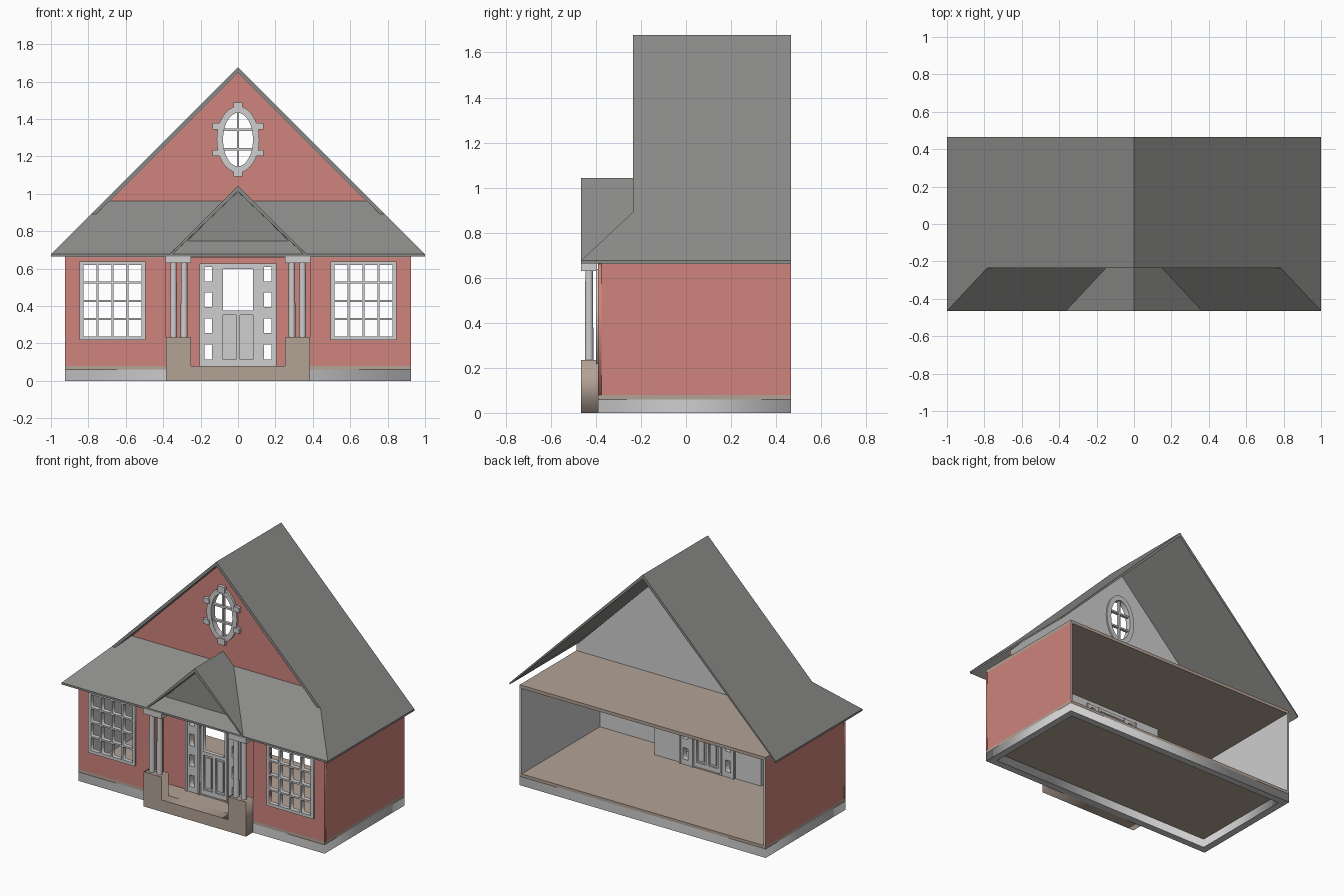
import bpy, bmesh, math
from mathutils import Matrix

if "Cube" in bpy.data.objects:
    bpy.data.objects.remove(bpy.data.objects["Cube"])


def material(name, rgb):
    m = bpy.data.materials.new(name)
    m.diffuse_color = (*rgb, 1)
    m.use_nodes = True
    m.node_tree.nodes["Principled BSDF"].inputs["Base Color"].default_value = m.diffuse_color
    return m


RED = material("red brick", (0.62, 0.23, 0.20))
TRIM = material("pale grey trim", (0.62, 0.62, 0.62))
ROOF = material("grey shingle", (0.26, 0.26, 0.25))
TAN = material("tan floor", (0.45, 0.36, 0.30))


def finish(name, bm, mats, rule=None):
    """Make an object; rule(normal) True picks the second material."""
    bmesh.ops.recalc_face_normals(bm, faces=bm.faces[:])
    bm.normal_update()
    for f in bm.faces:
        f.material_index = 1 if rule and rule(f.normal) else 0
    me = bpy.data.meshes.new(name)
    bm.to_mesh(me)
    bm.free()
    for m in mats:
        me.materials.append(m)
    ob = bpy.data.objects.new(name, me)
    bpy.context.collection.objects.link(ob)
    return ob


def box(name, x, y, z, mats, rule=None):
    bm = bmesh.new()
    bmesh.ops.create_cube(bm, size=1)
    for v in bm.verts:
        for i, r in enumerate((x, y, z)):
            v.co[i] = r[0] if v.co[i] < 0 else r[1]
    return finish(name, bm, mats, rule)


def plate(name, loops, lo, hi, mats, rule=None, upright=True):
    """Extruded outline with holes: upright is x-z swept over y, else x-y swept over z."""
    cu = bpy.data.curves.new(name + "_outline", 'CURVE')
    cu.dimensions = '2D'
    cu.fill_mode = 'BOTH'
    cu.extrude = (hi - lo) / 2
    for pts in loops:
        s = cu.splines.new('POLY')
        s.points.add(len(pts) - 1)
        for p, q in zip(s.points, pts):
            p.co = (q[0], q[1], 0, 1)
        s.use_cyclic_u = True
    tmp = bpy.data.objects.new(name + "_tmp", cu)
    bpy.context.collection.objects.link(tmp)
    dg = bpy.context.evaluated_depsgraph_get()
    me = bpy.data.meshes.new_from_object(tmp.evaluated_get(dg))
    bpy.data.objects.remove(tmp)
    bpy.data.curves.remove(cu)
    mid = (lo + hi) / 2
    if upright:
        me.transform(Matrix.Translation((0, mid, 0)) @ Matrix.Rotation(math.pi / 2, 4, 'X'))
    else:
        me.transform(Matrix.Translation((0, 0, mid)))
    bm = bmesh.new()
    bm.from_mesh(me)
    bpy.data.meshes.remove(me)
    bmesh.ops.remove_doubles(bm, verts=bm.verts[:], dist=1e-5)
    return finish(name, bm, mats, rule)


def rect(x0, x1, z0, z1):
    return [(x0, z0), (x1, z0), (x1, z1), (x0, z1)]


def oval(rx, rz, cz, n=32):
    return [(rx * math.cos(2 * math.pi * i / n), cz + rz * math.sin(2 * math.pi * i / n)) for i in range(n)]


def span(s, a, b):
    return tuple(sorted((s * a, s * b)))


def sheet(name, polys, drop, floor_z):
    """Roof surface thickened straight down, with a level eave."""
    bm = bmesh.new()
    for p in polys:
        bm.faces.new([bm.verts.new(c) for c in p])
    bmesh.ops.remove_doubles(bm, verts=bm.verts[:], dist=1e-5)
    bmesh.ops.recalc_face_normals(bm, faces=bm.faces[:])
    geo = bmesh.ops.extrude_face_region(bm, geom=bm.faces[:], use_keep_orig=True)["geom"]
    for v in geo:
        if isinstance(v, bmesh.types.BMVert):
            v.co.z = max(v.co.z - drop, floor_z)
    return finish(name, bm, [ROOF])


WX, FY, BY = 0.925, -0.39, 0.465       # body half width, front, back
GY, RY = -0.16, -0.235                 # gable wall, roof front edge
front = lambda n: n.y < 0.5

# Foundation ring, floors
plate("foundation", [rect(-WX, WX, FY, BY), rect(-WX + .05, WX - .05, FY + .05, BY - .05)],
      0, 0.06, [TRIM], upright=False)
box("ground_floor", (-WX, WX), (FY, BY), (0.06, 0.08), [TAN])
box("attic_floor", (-WX, WX), (FY, BY), (0.66, 0.682), [TAN])

# Porch base with two pedestals
plate("porch_base", [[(-.385, 0), (.385, 0), (.385, .235), (.25, .235), (.25, .08),
                      (-.25, .08), (-.25, .235), (-.385, .235)]], -0.465, FY, [TAN])

for s, side in ((-1, "left"), (1, "right")):
    # Side walls, front walls and entry recess walls
    box(side + "_wall", span(s, WX - .015, WX), (FY + .015, BY), (.08, .66),
        [TRIM, RED], lambda n: n.x * s > .5)
    plate(side + "_front_wall", [rect(*span(s, .385, WX), .08, .66), rect(*span(s, .515, .83), .23, .625)],
          FY, FY + .015, [TRIM, RED], front)
    box(side + "_recess_wall", span(s, .385, .40), (FY + .015, RY), (.08, .66),
        [TRIM, RED], lambda n: n.x * s < -.5)

    # Front window with four by four open panes
    x0, x1 = span(s, .495, .847)
    z0, z1, edge, bar = .217, .638, .02, .011
    w = (x1 - x0 - 2 * edge - 3 * bar) / 4
    h = (z1 - z0 - 2 * edge - 3 * bar) / 4
    panes = []
    for i in range(4):
        for j in range(4):
            a, b = x0 + edge + i * (w + bar), z0 + edge + j * (h + bar)
            panes.append(rect(a, a + w, b, b + h))
    plate(side + "_window", [rect(x0, x1, z0, z1)] + panes, FY - .01, FY + .02, [TRIM])

    # Paired columns and their cap block
    for k, cx in enumerate((.288, .345)):
        bm = bmesh.new()
        bmesh.ops.create_cone(bm, cap_ends=False, segments=20, radius1=.019, radius2=.017, depth=.40,
                              matrix=Matrix.Translation((s * cx, -.43, .433)))
        for f in bm.faces:
            f.smooth = True
        finish(f"{side}_column_{k + 1}", bm, [TRIM])
    box(side + "_column_cap", span(s, .25, .387), (-.465, -.395), (.63, .665), [TRIM])

# Entry back wall with doorway
plate("entry_wall", [rect(-.385, .385, .08, .66), rect(-.195, .195, .085, .615)],
      RY - .015, RY, [TRIM, RED], front)

# Door surround with side lights
lights = [rect(*span(s, .14, .178), z, z + .078) for s in (-1, 1) for z in (.115, .255, .395, .53)]
plate("door_surround", [rect(-.207, .207, .08, .628), rect(-.1, .1, .085, .608)] + lights,
      RY - .03, RY + .012, [TRIM])
for s in (-1, 1):
    for a in (.108, .2):
        box("door_post", span(s, a - .006, a + .006), (RY - .038, RY + .018), (.08, .628), [TRIM])

# Door leaf with window and raised panels
glass = rect(-.08, .08, .375, .598)
plate("door_leaf", [rect(-.1, .1, .085, .608), glass], RY - .012, RY - .004, [TRIM])
holes = [rect(*span(s, .01, .08), .115, .352) for s in (-1, 1)]
for y in (RY - .022, RY - .004):
    plate("door_facing", [rect(-.1, .1, .085, .608), glass] + holes, y, y + .01, [TRIM])
    for s in (-1, 1):
        box("door_panel", span(s, .024, .066), (y + .002, y + .01), (.13, .338), [TRIM])

# Upper gable wall with oval window
CZ = 1.29
plate("gable_wall", [[(-WX, .68), (WX, .68), (WX, .722), (0, 1.648), (-WX, .722)], oval(.09, .152, CZ)],
      GY, GY + .015, [TRIM, RED], front)
plate("oval_window_ring", [oval(.114, .178, CZ), oval(.08, .143, CZ)], GY - .015, GY + .025, [TRIM])
box("oval_upright_bar", (-.006, .006), (GY - .005, GY + .015), (CZ - .15, CZ + .15), [TRIM])
for d in (-1, 1):
    box("oval_cross_bar", (-.078, .078), (GY - .005, GY + .015), (CZ + d * .052 - .006, CZ + d * .052 + .006), [TRIM])
    z = span(d, .155, .198)
    box("oval_keystone", (-.025, .025), (GY - .022, GY), (CZ + z[0], CZ + z[1]), [TRIM])
    z = span(d, .055, .088)
    for s in (-1, 1):
        box("oval_side_block", span(s, .09, .136), (GY - .022, GY), (CZ + z[0], CZ + z[1]), [TRIM])

# Main roof: two slopes, hipped into a front skirt
EZ, PZ, K = .677, 1.677, .215 / .23
HX, HZ = 1 - .215, EZ + .215
SZ = EZ + K * (GY + .465)
SX = PZ - SZ
slopes = [[(0, RY, PZ), (s * HX, RY, HZ), (s, -.465, EZ), (s, BY, EZ), (0, BY, PZ)] for s in (-1, 1)]
sheet("main_roof", slopes, .028, .664)
sheet("front_skirt_roof", [[(-1, -.465, EZ), (1, -.465, EZ), (HX, RY, HZ), (SX, GY, SZ),
                            (-SX, GY, SZ), (-HX, RY, HZ)]], .022, .664)

# Porch gable roof and its pediment
QZ = 1.042
VX = QZ - SZ
sheet("porch_roof", [[(0, -.465, QZ), (s * (QZ - EZ), -.465, EZ), (s * VX, GY, SZ), (0, GY, QZ)]
                     for s in (-1, 1)], .03, .664)
plate("pediment", [[(-.29, .73), (.29, .73), (0, 1.02)]], FY, FY + .01, [ROOF])
